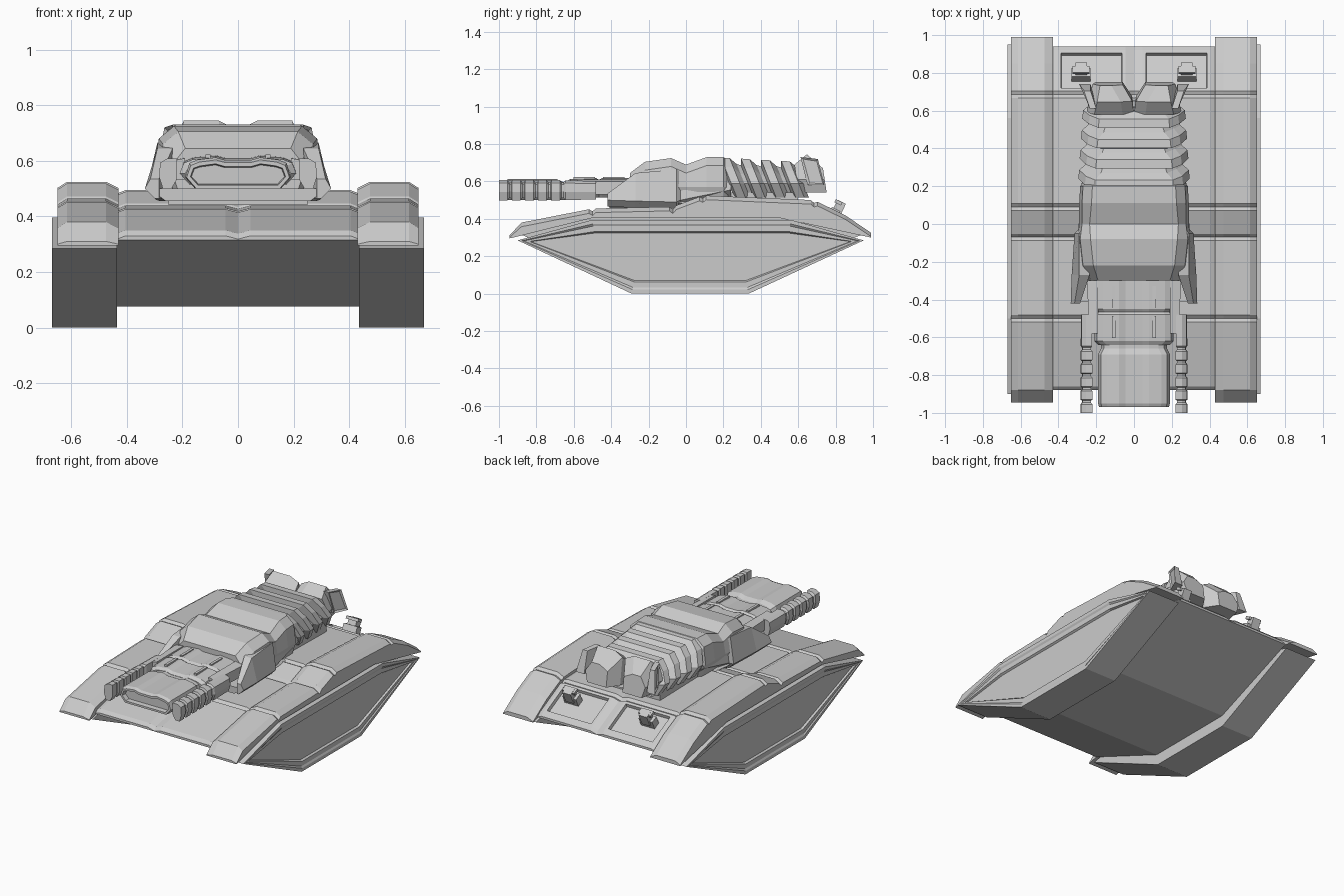
import bpy, bmesh
from mathutils import Matrix

old = bpy.data.objects.get("Cube")
if old:
    bpy.data.objects.remove(old, do_unlink=True)

GREY = (0.6, 0.6, 0.6, 1)
mat = bpy.data.materials.new("plain grey armour")
mat.use_nodes = True
mat.diffuse_color = GREY
mat.node_tree.nodes["Principled BSDF"].inputs["Base Color"].default_value = GREY


def finish(name, bm):
    bmesh.ops.recalc_face_normals(bm, faces=bm.faces)
    me = bpy.data.meshes.new(name)
    bm.to_mesh(me)
    bm.free()
    me.materials.append(mat)
    ob = bpy.data.objects.new(name, me)
    bpy.context.collection.objects.link(ob)
    return ob


def loft(name, sections, sign=1, shear=0.0, edit=None):
    """Skin (y, [(x, z), ...]) sections; shear leans them forward with height."""
    bm = bmesh.new()
    rings = [[bm.verts.new((sign * x, y - shear * (z - 0.62), z)) for x, z in pts]
             for y, pts in sections]
    n = len(rings[0])
    for a, b in zip(rings, rings[1:]):
        for i in range(n):
            j = (i + 1) % n
            bm.faces.new((a[i], a[j], b[j], b[i]))
    bm.faces.new(rings[0])
    bm.faces.new(rings[-1])
    bmesh.ops.recalc_face_normals(bm, faces=bm.faces)
    if edit:
        edit(bm)
    return finish(name, bm)


def pair(name, sections, **kw):
    for side, sign in (("left", 1), ("right", -1)):
        loft(f"{side}_{name}", sections, sign, **kw)


def mirror(half):
    """Close a half outline running from bottom to top across x = 0."""
    return half + [(-x, z) for x, z in reversed(half) if x > 0]


def box(name, centre, size, tilt=0.0):
    bm = bmesh.new()
    bmesh.ops.create_cube(bm, size=1, matrix=Matrix.Translation(centre)
                          @ Matrix.Rotation(tilt, 4, "X") @ Matrix.Diagonal((*size, 1)))
    return finish(name, bm)


def lerp(table, y):
    for (a, za), (b, zb) in zip(table, table[1:]):
        if y <= b:
            return za + (zb - za) * max(0, (y - a) / (b - a))
    return table[-1][1]


def stations(top, bottom):
    """Lengthwise stations (y, low, high) with V grooves at the panel joints."""
    joints = (-0.5, -0.07, 0.09, 0.685)
    ys = {y for y, _ in top + bottom if all(abs(y - j) > 0.03 for j in joints)}
    for j in joints:
        ys |= {j - 0.018, j, j + 0.018}
    return [(y, lerp(bottom, y), lerp(top, y) - (0.015 if y in joints else 0))
            for y in sorted(ys)]


# Track pods with framed, sunken side panels
outline = [(-0.9, 0.285), (-0.29, 0), (0.335, 0), (0.95, 0.285), (0.56, 0.395), (-0.5, 0.395)]


def track_panel(bm):
    for thick, depth in ((0.022, 0), (0.012, -0.006), (0.03, 0), (0.008, -0.012)):
        bm.faces.ensure_lookup_table()
        f = max((f for f in bm.faces if abs(f.normal.x) > 0.9),
                key=lambda f: (len(f.verts) == 6) * abs(f.calc_center_median().x))
        bmesh.ops.inset_region(bm, faces=[f], thickness=thick, depth=depth)


for side, sign in (("left", 1), ("right", -1)):
    bm = bmesh.new()
    inner, outer = ([bm.verts.new((sign * x, y, z)) for y, z in outline] for x in (0.435, 0.67))
    bm.faces.new(inner)
    bm.faces.new(outer)
    for i in range(6):
        j = (i + 1) % 6
        bm.faces.new((inner[i], inner[j], outer[j], outer[i]))
    bmesh.ops.recalc_face_normals(bm, faces=bm.faces)
    track_panel(bm)
    finish(f"{side}_track_pod", bm)

# Fenders over the tracks
top = [(-0.945, 0.31), (-0.88, 0.38), (-0.5, 0.455), (-0.07, 0.465), (0.09, 0.525),
       (0.685, 0.5), (0.85, 0.42), (0.99, 0.325)]
low = [(-0.945, 0.295), (-0.5, 0.405), (0.5, 0.405), (0.99, 0.3)]
pair("fender", [(y, [(0.43, b), (0.65, b), (0.65, max(t - 0.022, b + 0.005)), (0.615, t),
                     (0.475, t), (0.43, max(t - 0.022, b + 0.005))])
                for y, b, t in stations(top, low)])

# Hull with creased centreline and two sunken rear panels
top = [(-0.88, 0.33), (-0.86, 0.35), (-0.5, 0.43), (-0.07, 0.44), (0.09, 0.495),
       (0.685, 0.47), (0.92, 0.35), (0.94, 0.33)]
low = [(-0.88, 0.315), (-0.3, 0.075), (0.33, 0.075), (0.94, 0.315)]


def rear_panels(bm):
    faces = [f for f in bm.faces if f.calc_center_median().y > 0.72 and f.normal.z > 0.5
             and 0.1 < abs(f.calc_center_median().x) < 0.3 and f.calc_area() > 0.04]
    bmesh.ops.inset_individual(bm, faces=faces, thickness=0.025, depth=0)
    bmesh.ops.inset_individual(bm, faces=faces, thickness=0.006, depth=-0.02)


loft("hull", [(y, mirror([(0.435, b), (0.435, t - 0.012), (0.405, t), (0.045, t), (0, t - 0.012)]))
              for y, b, t in stations(top, low)], edit=rear_panels)

# Rear tow hooks
for side, sign in (("left", 1), ("right", -1)):
    box(f"{side}_hook_base", (sign * 0.28, 0.79, 0.425), (0.1, 0.05, 0.06), -0.45)
    box(f"{side}_hook_arm", (sign * 0.28, 0.815, 0.455), (0.06, 0.05, 0.08), -0.45)
    box(f"{side}_hook_cap", (sign * 0.28, 0.815, 0.488), (0.09, 0.04, 0.018), -0.45)

# Turret base, chin and faceted shell
loft("turret_base", [(y, mirror([(w, 0.44), (w, 0.54)])) for y, w in ((-0.1, 0.25), (0.6, 0.23))])
loft("turret_chin", [(y, mirror([(w - 0.04, 0.455), (w, 0.485), (w - 0.02, 0.5)]))
                     for y, w in ((-0.41, 0.3), (-0.25, 0.32), (0.1, 0.28))])
shell = [(-0.3, 0.225, 0.645, 0.19), (-0.22, 0.27, 0.705, 0.215), (-0.08, 0.285, 0.725, 0.23),
         (0, 0.275, 0.69, 0.235), (0.11, 0.275, 0.73, 0.225), (0.2, 0.27, 0.73, 0.22),
         (0.225, 0.25, 0.7, 0.2)]
loft("turret_shell", [(y, mirror([(w - 0.01, 0.49), (w + 0.015, 0.57), (w, t - 0.045), (r, t)]))
                      for y, w, t, r in shell])

# Armoured cheeks flaring forward
cheek = [(-0.42, 0.285, 0.335, 0.315, 0.465, 0.535), (-0.27, 0.235, 0.33, 0.29, 0.46, 0.645),
         (-0.05, 0.24, 0.315, 0.29, 0.455, 0.665), (-0.03, 0.24, 0.295, 0.275, 0.465, 0.65),
         (0.24, 0.23, 0.275, 0.255, 0.52, 0.64)]
pair("cheek", [(y, [(i, a), (o - 0.035, a), (o, a + 0.035), (t, b), (i, b)])
               for y, i, o, t, a, b in cheek])

# Forward-leaning ribs on the rear of the turret
ribs = []
for k in range(4):
    y, w, t = 0.215 + 0.105 * k, 0.295 - 0.007 * k, 0.728 - 0.006 * k
    for dy, dw, dt in ((0, -0.035, -0.035), (0.015, 0, 0), (0.06, -0.005, -0.003), (0.085, -0.035, -0.035)):
        w2, t2 = w + dw, t + dt
        ribs.append((y + dy, mirror([(w2 - 0.04, 0.515), (w2, 0.59), (w2 - 0.035, t2 - 0.05),
                                     (w2 - 0.085, t2)])))
loft("turret_ribs", ribs, shear=0.4)

# Twin rear lobes split by a V notch, with side fins
lobe = [(0.59, 0, 0.25, 0.69), (0.665, 0.01, 0.235, 0.745), (0.74, 0.06, 0.22, 0.67)]
pair("rear_lobe", [(y, [(i, 0.54), (o - 0.02, 0.54), (o, 0.61), (o - 0.04, t), (i + 0.06, t),
                        (i, t - 0.03)]) for y, i, o, t in lobe], shear=0.15)


def fin_panel(bm):
    faces = [f for f in bm.faces if abs(f.normal.x) > 0.5 and abs(f.calc_center_median().x) > 0.25]
    bmesh.ops.inset_individual(bm, faces=faces, thickness=0.015, depth=-0.008)


pair("rear_fin", [(0.64, [(0.2, 0.58), (0.25, 0.58), (0.235, 0.73), (0.2, 0.73)]),
                  (0.73, [(0.23, 0.58), (0.29, 0.58), (0.265, 0.72), (0.23, 0.72)])],
     shear=0.25, edit=fin_panel)


# Main gun: mantlet, slots and broad barrel with a sunken muzzle
def gun_section(w, z0, t):
    return mirror([(w - 0.035, z0), (w, z0 + 0.04), (w - 0.015, t - 0.02), (w - 0.045, t - 0.008),
                   (0.08, t), (0.045, t - 0.01), (0, t - 0.01)])


def muzzle(bm):
    f = min(bm.faces, key=lambda f: f.calc_center_median().y)
    bmesh.ops.inset_region(bm, faces=[f], thickness=0.014, depth=0)
    bmesh.ops.inset_region(bm, faces=[f], thickness=0.004, depth=-0.03)


loft("gun_mantlet", [(y, gun_section(w, 0.515, t)) for y, w, t in
                     ((-0.64, 0.19, 0.6), (-0.62, 0.21, 0.612), (-0.48, 0.21, 0.618),
                      (-0.465, 0.2, 0.608), (-0.45, 0.21, 0.618), (-0.28, 0.21, 0.62))])
loft("gun_barrel", [(y, gun_section(w, 0.5, t)) for y, w, t in
                    ((-0.97, 0.185, 0.603), (-0.95, 0.19, 0.612), (-0.69, 0.19, 0.612),
                     (-0.66, 0.175, 0.598), (-0.6, 0.175, 0.598))], edit=muzzle)
for sign in (1, -1):
    for y in (-0.385, -0.545):
        box("mantlet_rail", (sign * 0.108, y, 0.616), (0.018, 0.115, 0.014))

# Slim side cannons with stepped rings, and the arms that carry them
rings = []
for k in range(5):
    y = -1 + 0.07 * k
    rings += [(y, 1), (y + 0.045, 1), (y + 0.055, 0.75), (y + 0.065, 0.75)]
rings += [(-0.645, 0.95), (-0.48, 0.9)]
shape = [(-0.01, -0.055), (0.02, -0.055), (0.034, -0.01), (0.03, 0.04), (0.005, 0.055),
         (-0.03, 0.055), (-0.03, -0.02)]
pair("side_cannon", [(y, [(0.25 + s * x, 0.553 + s * z) for x, z in shape]) for y, s in rings])
pair("cannon_arm", [(y, [(0.19, 0.53), (x, 0.53), (x, 0.6), (0.19, 0.61)])
                    for y, x in ((-0.58, 0.235), (-0.3, 0.25))])
